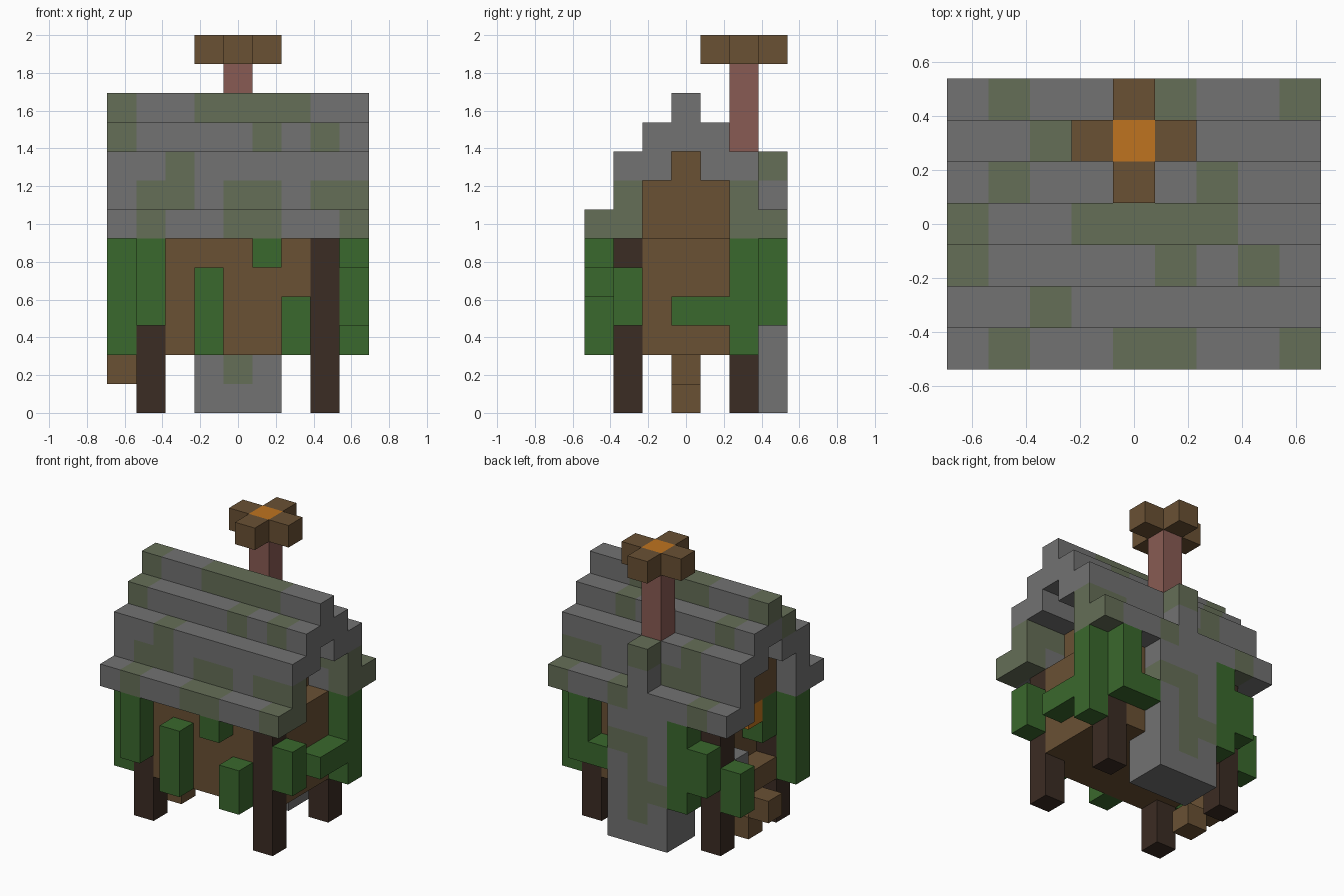
import bpy, bmesh
from mathutils import Vector

cube = bpy.data.objects.get("Cube")
if cube:
    bpy.data.objects.remove(cube, do_unlink=True)

U = 2 / 13  # edge length of one block


def material(name, rgb):
    m = bpy.data.materials.new(name)
    m.use_nodes = True
    m.diffuse_color = (*rgb, 1)
    bsdf = m.node_tree.nodes["Principled BSDF"]
    bsdf.inputs["Base Color"].default_value = (*rgb, 1)
    bsdf.inputs["Roughness"].default_value = 0.9
    return m


STONE = material("grey stone", (.168, .168, .168))
MOSS = material("mossy stone", (.13, .156, .095))
WOOD = material("brown planks", (.144, .082, .034))
LOG = material("dark log", (.044, .025, .017))
LEAF = material("green vine", (.042, .138, .026))
BRICK = material("red brick", (.25, .105, .087))
GLOW = material("orange glow", (.521, .175, .014))


def span(v):
    return range(v[0], v[1] + 1) if isinstance(v, tuple) else range(v, v + 1)


def block(x, y, z):
    """All grid cells in a box; each argument is an index or an inclusive range."""
    return {(i, j, k) for i in span(x) for j in span(y) for k in span(z)}


parts = {}
solid = set()


def part(name, cells, mat, accent=None, accent_cells=()):
    cells = cells - solid
    solid.update(cells)
    parts[name] = (cells, mat, accent, set(accent_cells))


# Corner posts
for side, i in (("right", 1), ("left", 7)):
    for end, j in (("front", 1), ("back", 5)):
        part(f"{end}_{side}_post", block(i, j, (0, 5)), LOG)

# Chimney with moss patches, and the narrow flue block on the roof
moss = block((4, 5), 6, 4) | block(4, 6, (2, 3)) | block(4, (5, 6), 1) | block(3, 6, 2)
part("chimney_base", block((3, 5), (5, 6), (0, 5)), STONE, MOSS, moss)
part("chimney_flue", block(4, 6, (7, 8)), STONE, MOSS, block(4, 6, 8))

# Stepped roof shell, the same on the front and back slopes
roof = block((0, 8), 3, (9, 10))
for row, low, high in ((0, 6, 6), (1, 6, 8), (2, 8, 9)):
    for j in (row, 6 - row):
        roof |= block((0, 8), j, (low, high))
roof_moss = {}
for j, k, columns in (
        (0, 6, (1, 4, 5, 8)), (1, 6, (8,)), (1, 7, (1, 2, 4, 5, 7, 8)), (1, 8, (2,)),
        (2, 9, (0, 5, 7)), (3, 10, (0, 3, 4, 5, 6)), (4, 9, (1, 6)), (5, 8, (2,)),
        (5, 7, (2, 3, 7, 8)), (5, 6, (8,)), (6, 6, (1, 5, 8))):
    for i in columns:
        roof_moss[i, j, k] = True
part("roof", roof, STONE, MOSS, roof_moss)

# Porch lantern, seat and hanging vine
part("porch_lantern", block(1, 3, 5), GLOW)
part("porch_seat", block(1, 4, 3), STONE)
part("porch_vine", block(1, 2, (4, 5)), LEAF)

# Cabin body with an open porch, gable filling and steps
porch = block(1, (2, 4), (3, 5))
part("cabin_walls", block((1, 7), (1, 5), (2, 5)) - porch, WOOD)
part("gable", block((1, 6), (2, 4), (6, 7)) | block((1, 6), 3, 8), WOOD)
part("upper_step", block(0, 3, 1), WOOD)
part("lower_step", block(1, 3, 0), WOOD)

# Vines on the four sides
part("front_vines", block(1, 0, (3, 5)) | block(3, 0, (2, 4)) | block(5, 0, 5)
     | block(6, 0, (2, 3)), LEAF)
part("left_vines", block(8, 1, (3, 4)) | block(8, (3, 4), 3) | block(8, 5, (2, 5)), LEAF)
part("back_vines", block(7, 6, (3, 5)) | block(6, 6, 3) | block(2, 6, (2, 5))
     | block(1, 6, (3, 4)), LEAF)
part("right_vines", block(0, 1, (2, 5)) | block(0, 5, (2, 3)), LEAF)

# Brick pole with a glowing cross-shaped cap
part("brick_pole", block(4, 5, (9, 11)), BRICK)
part("pole_cap", block((3, 5), 5, 12) | block(4, (4, 6), 12), WOOD, GLOW, block(4, 5, 12))


def build(name, cells, mat, accent, accent_cells):
    """Make one mesh from the exposed faces of the cells."""
    bm = bmesh.new()
    for cell in sorted(cells):
        centre = Vector(cell) + Vector((.5, .5, .5))
        for axis in range(3):
            for sign in (-1, 1):
                n = Vector((0, 0, 0))
                n[axis] = sign
                if tuple(int(c + d) for c, d in zip(cell, n)) in solid:
                    continue
                a = Vector((0, 0, 0))
                a[(axis + 1) % 3] = .5
                b = n.cross(a)
                corners = (-a - b, a - b, a + b, b - a)
                verts = [bm.verts.new((centre + n / 2 + c - Vector((4.5, 3.5, 0))) * U)
                         for c in corners]
                face = bm.faces.new(verts)
                face.material_index = int(cell in accent_cells)
    bmesh.ops.remove_doubles(bm, verts=bm.verts, dist=U / 100)
    mesh = bpy.data.meshes.new(name)
    # Merge flat neighbours of one colour
    bmesh.ops.dissolve_limit(bm, angle_limit=.01, verts=bm.verts, edges=bm.edges,
                             delimit={'MATERIAL'})
    bm.to_mesh(mesh)
    bm.free()
    mesh.materials.append(mat)
    if accent:
        mesh.materials.append(accent)
    bpy.context.collection.objects.link(bpy.data.objects.new(name, mesh))


for name, (cells, mat, accent, accent_cells) in parts.items():
    build(name, cells, mat, accent, accent_cells)
